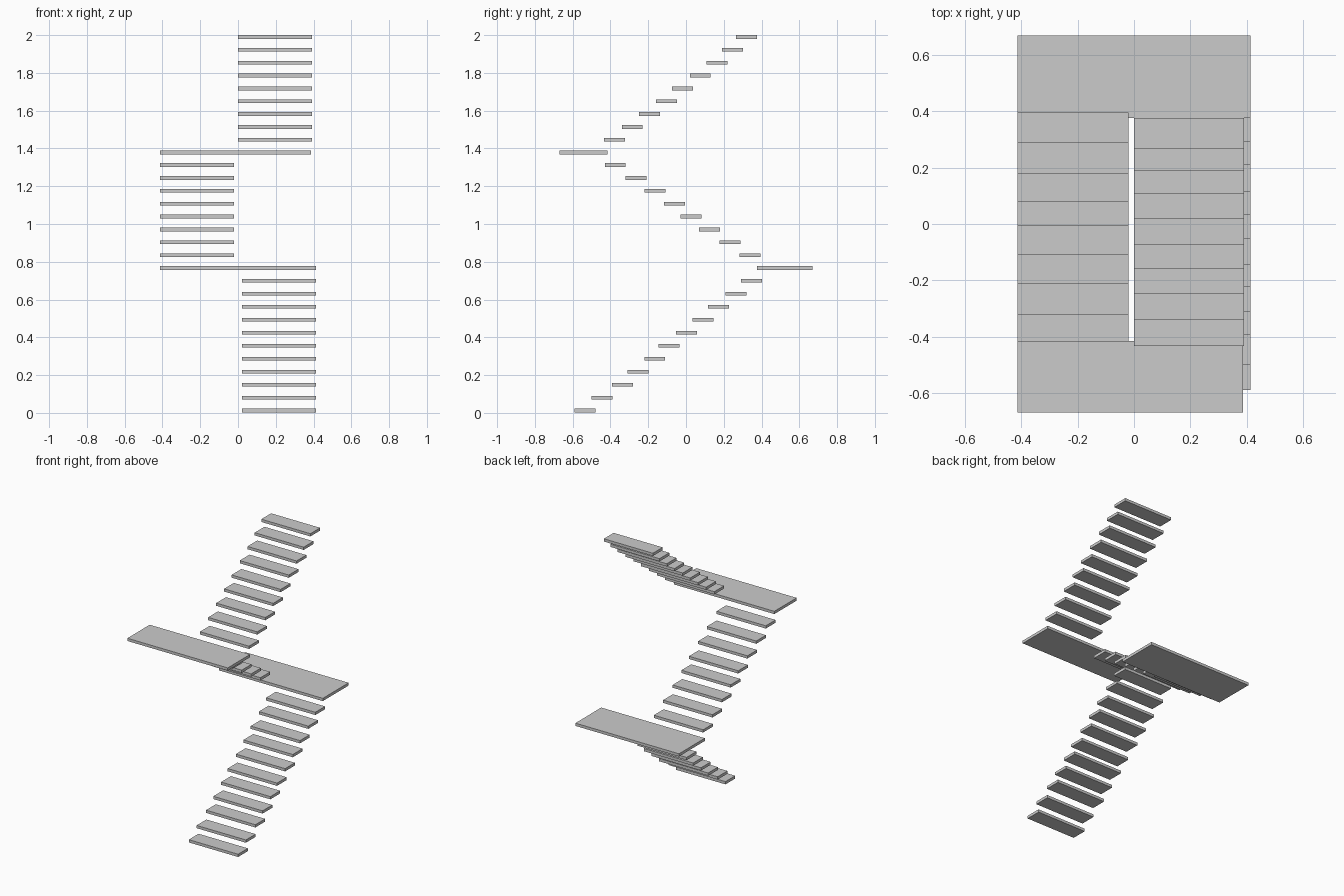
import bpy

if "Cube" in bpy.data.objects:
    bpy.data.objects.remove(bpy.data.objects["Cube"])

THICK = 0.02
DEPTH = 0.111


def slab(name, x0, x1, y0, y1, z):
    """Flat box centred on height z."""
    bpy.ops.mesh.primitive_cube_add(
        size=1, location=((x0 + x1) / 2, (y0 + y1) / 2, z))
    ob = bpy.context.object
    ob.name = name
    ob.scale = (x1 - x0, y1 - y0, THICK)
    bpy.ops.object.transform_apply(location=False, rotation=False, scale=True)


def flight(name, x0, x1, fronts, z0, rise):
    """Row of floating treads, slightly uneven in spacing."""
    for i, y in enumerate(fronts):
        slab(f"{name}_tread_{i + 1}", x0, x1, y, y + DEPTH, z0 + i * rise)


# lower flight, rising to the back on the right
flight("lower", 0.02, 0.413,
       [-.589, -.500, -.392, -.310, -.221, -.146, -.053, .034, .116, .210, .291],
       0.012, 0.0687)

# back landing
slab("back_landing", -0.413, 0.413, 0.376, 0.67, 0.767)

# middle flight, rising to the front on the left
flight("middle", -0.413, -0.02,
       [.284, .178, .070, -.030, -.116, -.220, -.321, -.430],
       0.835, 0.0681)

# front landing
slab("front_landing", -0.413, 0.387, -0.67, -0.416, 1.379)

# upper flight, rising to the back on the right
flight("upper", 0.0, 0.391,
       [-.433, -.340, -.248, -.158, -.073, .020, .108, .190, .266],
       1.446, 0.068)
